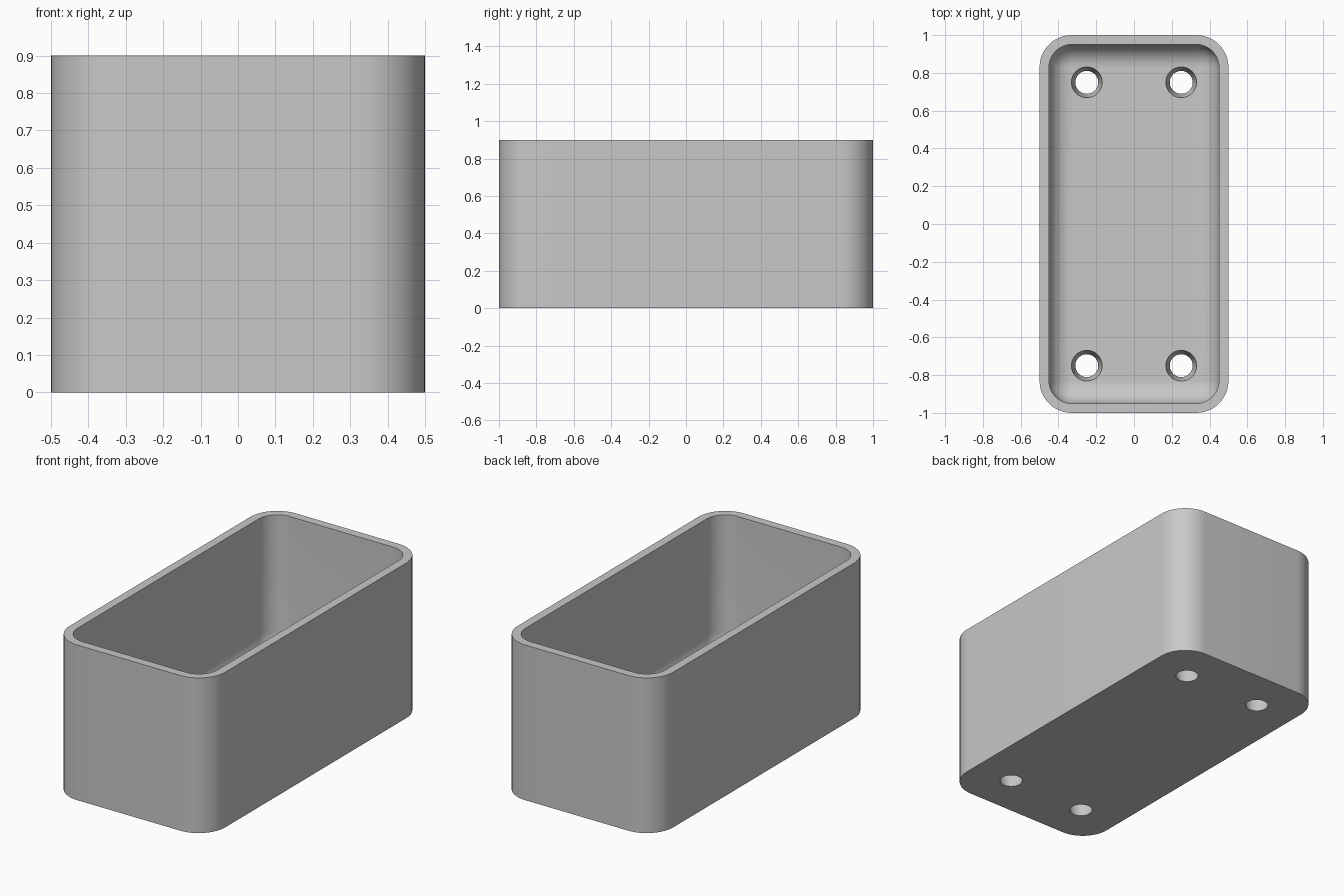
import bpy
import bmesh
import math

cube = bpy.data.objects.get("Cube")
if cube:
    bpy.data.objects.remove(cube, do_unlink=True)

HALF_X, HALF_Y, HEIGHT = 0.5, 1.0, 0.9
WALL, FLOOR = 0.05, 0.1
CORNER, FILLET = 0.17, 0.12
STEPS = 12

grey = bpy.data.materials.new("plain grey")
grey.use_nodes = True
colour = (0.58, 0.58, 0.58, 1)
grey.diffuse_color = colour
grey.node_tree.nodes["Principled BSDF"].inputs["Base Color"].default_value = colour


def rounded_ring(bm, inset, z):
    """Rounded rectangle of vertices, inset from the outer outline."""
    radius = max(CORNER - inset, 0.001)
    cx, cy = HALF_X - inset - radius, HALF_Y - inset - radius
    ring = []
    for quarter, (sx, sy) in enumerate([(1, 1), (-1, 1), (-1, -1), (1, -1)]):
        for i in range(STEPS + 1):
            a = (quarter + i / STEPS) * math.pi / 2
            ring.append(bm.verts.new((sx * cx + radius * math.cos(a),
                                      sy * cy + radius * math.sin(a), z)))
    return ring


def make_object(name, bm):
    bmesh.ops.recalc_face_normals(bm, faces=bm.faces)
    mesh = bpy.data.meshes.new(name)
    bm.to_mesh(mesh)
    bm.free()
    mesh.materials.append(grey)
    obj = bpy.data.objects.new(name, mesh)
    bpy.context.collection.objects.link(obj)
    return obj


# Tray: outer wall, rim, inner wall, then a filleted edge down to the floor
levels = [(0, 0), (0, HEIGHT), (WALL, HEIGHT)]
for i in range(STEPS + 1):
    a = i / STEPS * math.pi / 2
    levels.append((WALL + FILLET * (1 - math.cos(a)),
                   FLOOR + FILLET * (1 - math.sin(a))))
bm = bmesh.new()
rings = [rounded_ring(bm, inset, z) for inset, z in levels]
for low, high in zip(rings, rings[1:]):
    for i in range(len(low)):
        j = (i + 1) % len(low)
        bm.faces.new((low[i], low[j], high[j], high[i]))
bm.faces.new(rings[0])
bm.faces.new(rings[-1])
bmesh.ops.remove_doubles(bm, verts=bm.verts, dist=0.0005)
tray = make_object("tray", bm)

# Tapered holes through the floor, wider at the top
bm = bmesh.new()
for x in (-0.25, 0.25):
    for y in (-0.75, 0.75):
        cone = bmesh.ops.create_cone(bm, cap_ends=True, segments=48,
                                     radius1=0.05, radius2=0.092, depth=0.2)
        bmesh.ops.translate(bm, verts=cone["verts"], vec=(x, y, 0.05))
cutter = make_object("hole_cutter", bm)
cutter.hide_render = True

cut = tray.modifiers.new("holes", "BOOLEAN")
cut.operation = "DIFFERENCE"
cut.solver = "EXACT"
cut.object = cutter

# Apply the cut, drop the cutter and smooth the curved faces
bpy.ops.object.select_all(action="DESELECT")
bpy.context.view_layer.objects.active = tray
tray.select_set(True)
bpy.ops.object.modifier_apply(modifier=cut.name)
bpy.data.objects.remove(cutter, do_unlink=True)
bpy.ops.object.shade_smooth_by_angle(angle=math.radians(30))
